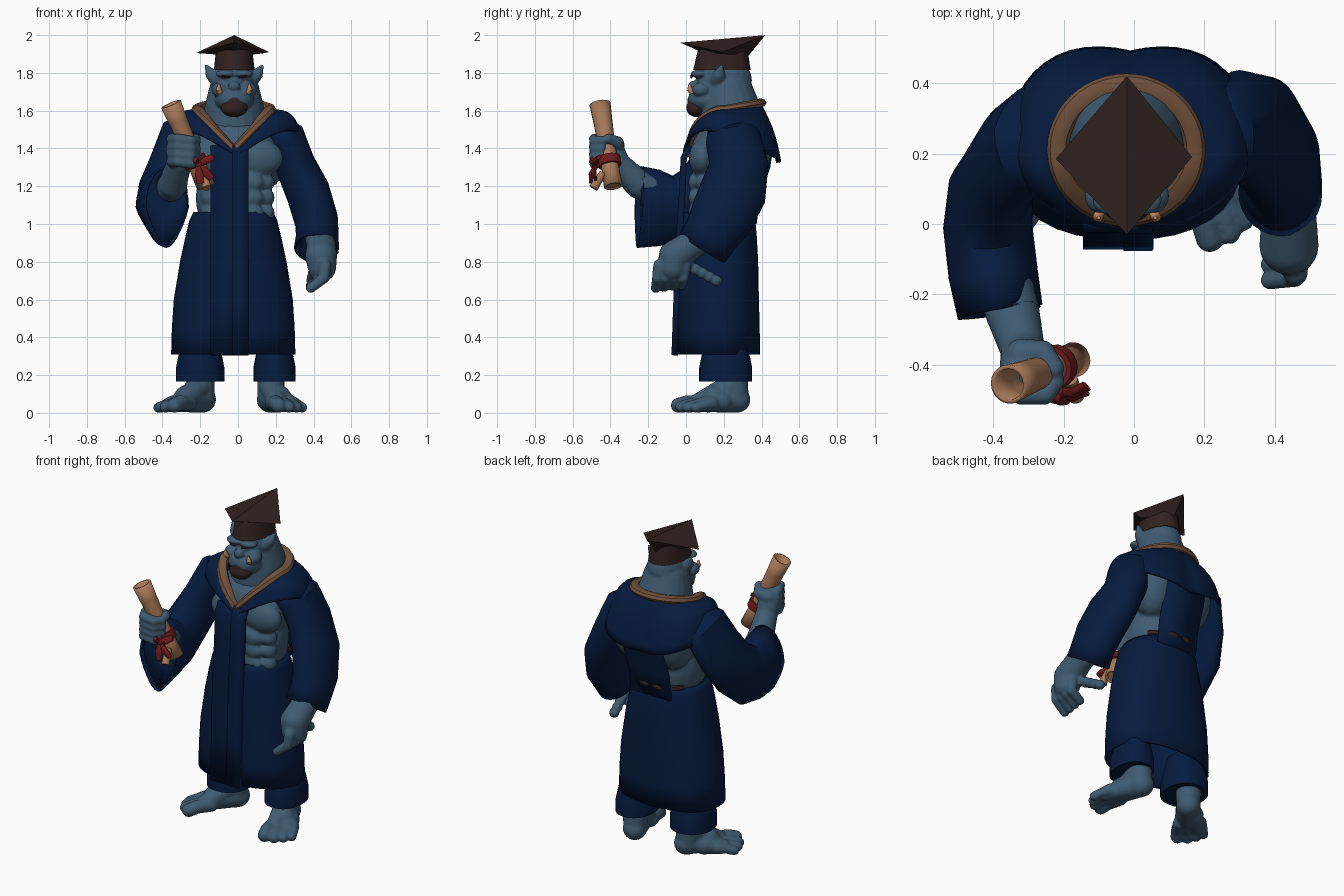
import bpy, bmesh, math
from mathutils import Vector, Matrix

cube = bpy.data.objects.get("Cube")
if cube:
    bpy.data.objects.remove(cube)


def material(name, rgb):
    mat = bpy.data.materials.new(name)
    mat.use_nodes = True
    colour = (*rgb, 1)
    mat.diffuse_color = colour
    shader = next(n for n in mat.node_tree.nodes if n.type == 'BSDF_PRINCIPLED')
    shader.inputs["Base Color"].default_value = colour
    shader.inputs["Roughness"].default_value = 0.8
    return mat


NAVY = material("navy cloth", (.0018, .011, .048))
SKIN = material("blue grey skin", (.05, .105, .165))
DARK = material("dark brown", (.03, .016, .014))
TRIM = material("brown trim", (.17, .085, .045))
PAPER = material("tan paper", (.38, .185, .095))
RED = material("red ribbon", (.16, .011, .011))
TUSK = material("ivory orange", (.55, .26, .13))


def finish(name, bm, mat, angle=40):
    bmesh.ops.recalc_face_normals(bm, faces=bm.faces)
    mesh = bpy.data.meshes.new(name)
    bm.to_mesh(mesh)
    bm.free()
    mesh.materials.append(mat)
    obj = bpy.data.objects.new(name, mesh)
    bpy.context.scene.collection.objects.link(obj)
    bpy.ops.object.select_all(action='DESELECT')
    obj.select_set(True)
    bpy.context.view_layer.objects.active = obj
    bpy.ops.object.shade_smooth_by_angle(angle=math.radians(angle))
    return obj


def surface(name, rows, mat, closed=True, caps=False, thick=0, angle=40):
    """Skin a grid of point rows; closed rows form rings."""
    bm = bmesh.new()
    grid = [[bm.verts.new(p) for p in row] for row in rows]
    n = len(rows[0])
    for low, high in zip(grid, grid[1:]):
        for i in range(n if closed else n - 1):
            j = (i + 1) % n
            bm.faces.new((low[i], low[j], high[j], high[i]))
    if caps:
        bm.faces.new(grid[0])
        bm.faces.new(grid[-1])
    bmesh.ops.remove_doubles(bm, verts=bm.verts, dist=1e-5)
    obj = finish(name, bm, mat, angle)
    if thick:
        mod = obj.modifiers.new("thickness", 'SOLIDIFY')
        mod.thickness = thick
        mod.offset = 0


def oval(x, y, z, rx, ry, power=1.0, n=32):
    """Level ring; a power under one squares it off."""
    def bend(v):
        return math.copysign(abs(v) ** power, v)
    turns = [math.tau * i / n for i in range(n)]
    return [(x + rx * bend(math.cos(a)), y + ry * bend(math.sin(a)), z) for a in turns]


def drop_shape(a, pinch):
    """Unit circle narrowed along its lower half."""
    return math.cos(a) * (1 - pinch * max(0, -math.sin(a))), math.sin(a)


def tube(name, path, mat, caps=True, thick=0, n=20, pinch=0):
    """Sweep an ellipse along (x, y, z, across, deep) points."""
    pts = [Vector(p[:3]) for p in path]
    rows = []
    for i, p in enumerate(path):
        t = (pts[min(i + 1, len(pts) - 1)] - pts[max(i - 1, 0)]).normalized()
        side = Vector((1, 0, 0))
        side = (side - side.dot(t) * t).normalized()
        up = t.cross(side)
        ring = [drop_shape(math.tau * k / n, pinch) for k in range(n)]
        rows.append([pts[i] + side * p[3] * u + up * p[-1] * v for u, v in ring])
    surface(name, rows, mat, caps=caps, thick=thick)


def ball(bm, centre, radii):
    bmesh.ops.create_icosphere(bm, subdivisions=3, radius=1,
                               matrix=Matrix.LocRotScale(Vector(centre), None, Vector(radii)))


def blend(name, balls, chains, mat, voxel=.01, smooth=3):
    """Fuse ellipsoids and tapering limbs into one soft body."""
    bm = bmesh.new()
    for centre, radii in balls:
        ball(bm, centre, radii)
    for chain in chains:
        for a, b in zip(chain, chain[1:]):
            a, b = Vector(a), Vector(b)
            steps = 6
            for k in range(steps + 1):
                p = a.lerp(b, k / steps)
                ball(bm, p[:3], [p[3]] * 3)
    obj = finish(name, bm, mat)
    mod = obj.modifiers.new("fuse", 'REMESH')
    mod.mode = 'VOXEL'
    mod.voxel_size = voxel
    mod.use_smooth_shade = True
    soft = obj.modifiers.new("soften", 'SMOOTH')
    soft.iterations = smooth


def pair(centre, radii, middle=0):
    x, y, z = centre
    return [((middle + x, y, z), radii), ((middle - x, y, z), radii)]


# Bare torso: chest, waist, pectorals, back muscles and abdominals
torso = [((-.02, .22, 1.38), (.26, .2, .2)), ((-.02, .195, 1.14), (.205, .18, .25))]
torso += pair((.11, .085, 1.35), (.13, .07, .1)) + pair((.13, .32, 1.38), (.14, .13, .2))
for z in (1.06, 1.14, 1.22):
    torso += pair((.075, .042, z), (.06, .03, .048)) + pair((.145, .1, z), (.05, .05, .05))
blend("torso", torso, [], SKIN, smooth=6)

# Head and thick neck
mid = -.02
head = [((mid, .2, 1.76), (.115, .15, .13)), ((mid, .11, 1.66), (.105, .1, .07)),
        ((mid, .04, 1.73), (.032, .03, .028)), ((mid, .055, 1.685), (.07, .04, .025))]
head += pair((.075, .08, 1.71), (.045, .05, .04), mid) + pair((.045, .07, 1.795), (.055, .045, .022), mid)
neck = [(mid, .24, 1.52, .165), (mid, .235, 1.6, .16), (mid, .22, 1.7, .135)]
ears = [[(mid + s * .085, .17, 1.765, .045), (s * .12 + mid, .175, 1.79, .032),
         (s * .15 + mid, .19, 1.84, .007)] for s in (-1, 1)]
blend("head", head, [neck] + ears, SKIN, voxel=.007, smooth=3)
blend("beard", [((mid, .055, 1.615), (.072, .054, .05)), ((mid, .05, 1.655), (.048, .045, .03))], [],
      DARK, voxel=.008)
for side, s in (("right", -1), ("left", 1)):
    tube(side + "_tusk", [(mid + s * .076, .033, 1.695, .014), (mid + s * .082, .02, 1.712, .015),
                          (mid + s * .08, .018, 1.742, .005)], TUSK, n=10)
    tube(side + "_eyebrow", [(mid + s * .025, .03, 1.775, .005), (mid + s * .05, .028, 1.783, .007),
                             (mid + s * .08, .05, 1.79, .004)], DARK, n=8)

# Cap with a bent four cornered board
surface("cap_band", [oval(mid, .19, 1.815, .108, .152), oval(mid, .195, 1.93, .095, .13)],
        DARK, caps=True)
front, back = (mid, -.03, 1.96), (mid, .42, 2)
left, right, ridge = (.165, .19, 1.91), (-.222, .185, 1.905), (mid, .195, 1.98)
surface("cap_board", [[front, ridge, back, ridge], [front, left, back, right],
                      [(mid, .06, 1.92), (.11, .19, 1.9), (mid, .33, 1.89), (-.15, .19, 1.9)]],
        DARK, caps=True, angle=20)


# Shoulder cape, dipping to a V in front and hanging lower behind
def neckline(a):
    c, s = math.cos(a), math.sin(a)
    z = 1.6 + .035 * s if s > 0 else 1.38 + .22 * abs(c)
    return Vector((-.022 + .19 * c, .21 + .182 * s, z))


def cape_edge(a):
    c, s = math.cos(a), math.sin(a)
    notch = abs(math.sin(2 * a))
    if s > 0:
        return Vector((-.01 + .34 * c, .235 + .25 * s + .04 * notch, 1.455 - .13 * s))
    return Vector((-.01 + .34 * c, .235 - .245 * abs(s), 1.36 + .095 * abs(c) + .06 * notch))


def cape_point(a, t):
    bulge = math.sin(math.pi * t) * (.25 + .7 * abs(math.cos(a)))
    out = Vector((math.cos(a) * .03, max(math.sin(a), 0) * .03, .045))
    return neckline(a).lerp(cape_edge(a), t) + out * bulge


turns = [math.tau * i / 48 for i in range(48)]
surface("cape", [[cape_point(a, t / 8) for a in turns] for t in range(9)], NAVY, thick=.016)
trim_rows = []
for a in turns + turns[:1]:
    outward = Vector((math.cos(a), math.sin(a), 0))
    tall = .024 + .012 * max(0, -math.sin(a))
    lift = neckline(a) + outward * .004 + Vector((0, 0, .006))
    trim_rows.append([lift + outward * .031 * math.cos(k) + Vector((0, 0, tall * math.sin(k)))
                      for k in turns[::6]])
surface("collar_trim", trim_rows, TRIM)

# Long skirt of the robe
skirt = [(.31, .322, .212), (.45, .318, .21), (.6, .308, .206), (.8, .275, .202), (.93, .247, .195),
         (1.02, .225, .187), (1.06, .205, .176)]
surface("robe_skirt", [oval(-.025, .173, z, rx, ry, .87) for z, rx, ry in skirt], NAVY, thick=.014)
tube("back_belt", [(-.022 + .214 * math.cos(a), .18 + .208 * math.sin(a), 1.07, .01, .016)
                   for a in [math.pi * (.2 + .06 * i) for i in range(11)]], DARK, n=8)


# Hanging cloth panels in front and down the spine
def panel(name, x0, x1, profile, thick, shift=0):
    rows = [[(x0, y + shift, z), (x1, y + shift, z)] for y, z in profile]
    surface(name, rows, NAVY, closed=False, thick=thick)


front_line = [(-.058, .305), (-.048, .6), (-.038, .9), (-.026, 1.05), (-.016, 1.2), (-.01, 1.35),
              (.02, 1.41)]
panel("front_panel", -.145, .055, front_line, .03)
panel("front_overlap", -.03, .052, front_line, .03, -.004)
panel("back_panel", -.15, .125, [(.365, 1), (.385, 1.15), (.437, 1.3), (.455, 1.42)], .018)

# Trouser legs
for side, x, r in (("right", -.2, .128), ("left", .193, .112)):
    surface(side + "_trouser_leg", [oval(x, .21, z, r - d, .14 - d, .9, 24) for z, d in
                                    ((.165, 0), (.24, 0), (.3, .012), (.4, .035))],
            NAVY, caps=True)


# Bare feet, turned outwards
def foot(name, s, x, y, turn):
    forward = Vector((s * math.sin(turn), -math.cos(turn)))
    across = Vector((s * math.cos(turn), math.sin(turn)))

    def at(along, wide, z, r):
        p = Vector((x, y)) + forward * along + across * wide
        return (p.x, p.y, z, r)
    chains = [[at(.02, 0, .22, .075), at(.01, 0, .07, .07)],
              [at(0, 0, .07, .069), at(.13, 0, .075, .073)],
              [at(.03, 0, .14, .07), at(.2, -.03, .06, .05)],
              [at(.1, .03, .06, .058), at(.21, .05, .045, .042)]]
    for wide, reach, r in ((-.06, .31, .04), (-.005, .315, .032), (.042, .295, .03), (.082, .265, .028)):
        chains.append([at(.17, wide * .8, .05, .04), at(reach - .05, wide, r + .014, r),
                       at(reach, wide * 1.05, r, r)])
    blend(name, [], chains, SKIN, voxel=.009, smooth=2)


foot("right_foot", -1, -.185, .265, math.radians(40))
foot("left_foot", 1, .168, .272, math.radians(20))

# Wide sleeves; the right cuff is drawn in around the raised forearm
tube("right_sleeve", [(-.2, .25, 1.49, .1, .13), (-.3, .24, 1.45, .12, .15), (-.36, .19, 1.31, .105, .16),
                      (-.405, .11, 1.18, .115, .16), (-.415, -.01, 1.09, .12, .17),
                      (-.4, -.14, 1.085, .12, .195), (-.38, -.25, 1.09, .115, .21)],
     NAVY, caps=False, thick=.014, n=28, pinch=.4)
fold = [(-.38, -.235, 1.09, .112, .205), (-.345, -.225, 1.215, .07, .075)]
cuff = [drop_shape(a, .4) for a in turns]
surface("right_cuff_fold", [[(x + rx * u, y, z + rz * v) for u, v in cuff] for x, y, z, rx, rz in fold],
        NAVY, thick=.01)
tube("left_sleeve", [(.18, .25, 1.48, .1, .13), (.255, .25, 1.45, .1, .14), (.3, .28, 1.32, .1, .15),
                     (.37, .25, 1.17, .11, .17), (.415, .18, 1.02, .108, .16), (.42, .13, .94, .106, .14),
                     (.415, .085, .87, .112, .135)], NAVY, caps=False, thick=.014, n=28)

# Raised right hand, gripping
grip = [[(-.38, -.12, 1.16, .08), (-.345, -.25, 1.21, .078), (-.315, -.36, 1.32, .064)],
        [(-.315, -.36, 1.32, .064), (-.312, -.4, 1.4, .07)],
        [(-.32, -.37, 1.42, .045), (-.26, -.365, 1.43, .036), (-.225, -.41, 1.45, .028)]]
for i in range(4):
    z = 1.33 + .04 * i
    grip.append([(-.35, -.42, z, .03), (-.32, -.485, z, .029), (-.25, -.485, z - .01, .028),
                 (-.22, -.445, z - .01, .024)])
blend("right_hand", [], grip, SKIN, voxel=.008, smooth=4)

# Lowered left hand with curled fingers and a long trailing digit
fingers = [[(.43, .12, .95, .08), (.44, .03, .89, .078), (.44, -.06, .83, .085)],
           [(.44, -.06, .83, .085), (.445, -.07, .77, .075)],
           [(.42, -.06, .82, .033), (.39, .16, .7, .03)]]
for i in range(4):
    y = -.14 + .045 * i
    fingers.append([(.46, y, .78, .034), (.455, y - .01, .715, .03), (.385, y - .02, .66 + .006 * i, .026)])
blend("left_hand", [], fingers, SKIN, voxel=.008, smooth=2)

# Rolled scroll with a tied ribbon
top, end = Vector((-.355, -.455, 1.635)), Vector((-.17, -.385, 1.2))
radii = (.05, .045, .041, .04, .041, .044)
tube("scroll", [(*top.lerp(end, i / 5), r) for i, r in enumerate(radii)], PAPER, caps=False, thick=.012)
tube("scroll_core", [(*top.lerp(end, t), .036) for t in (.35, .985)], PAPER)
tube("scroll_tail", [(-.18, -.44, 1.27, .02), (-.165, -.49, 1.19, .024)], PAPER, n=12)
tube("ribbon_band", [(*top.lerp(end, t), .056) for t in (.66, .7, .74)], RED, thick=.014)
knot = (-.21, -.475, 1.315)
tips = {"upper_loop": (-.25, -.495, 1.35), "inner_loop": (-.135, -.46, 1.355),
        "long_tail": (-.2, -.505, 1.215), "short_tail": (-.14, -.48, 1.24)}
for name, tip in tips.items():
    middle = Vector(knot).lerp(Vector(tip), .5) + Vector((0, -.012, 0))
    tube("ribbon_" + name, [(*knot, .012), (*middle, .023, .014), (*tip, .019, .01)], RED, n=10)
blend("ribbon_knot", [(knot, (.024, .022, .024))], [], RED, voxel=.006)
